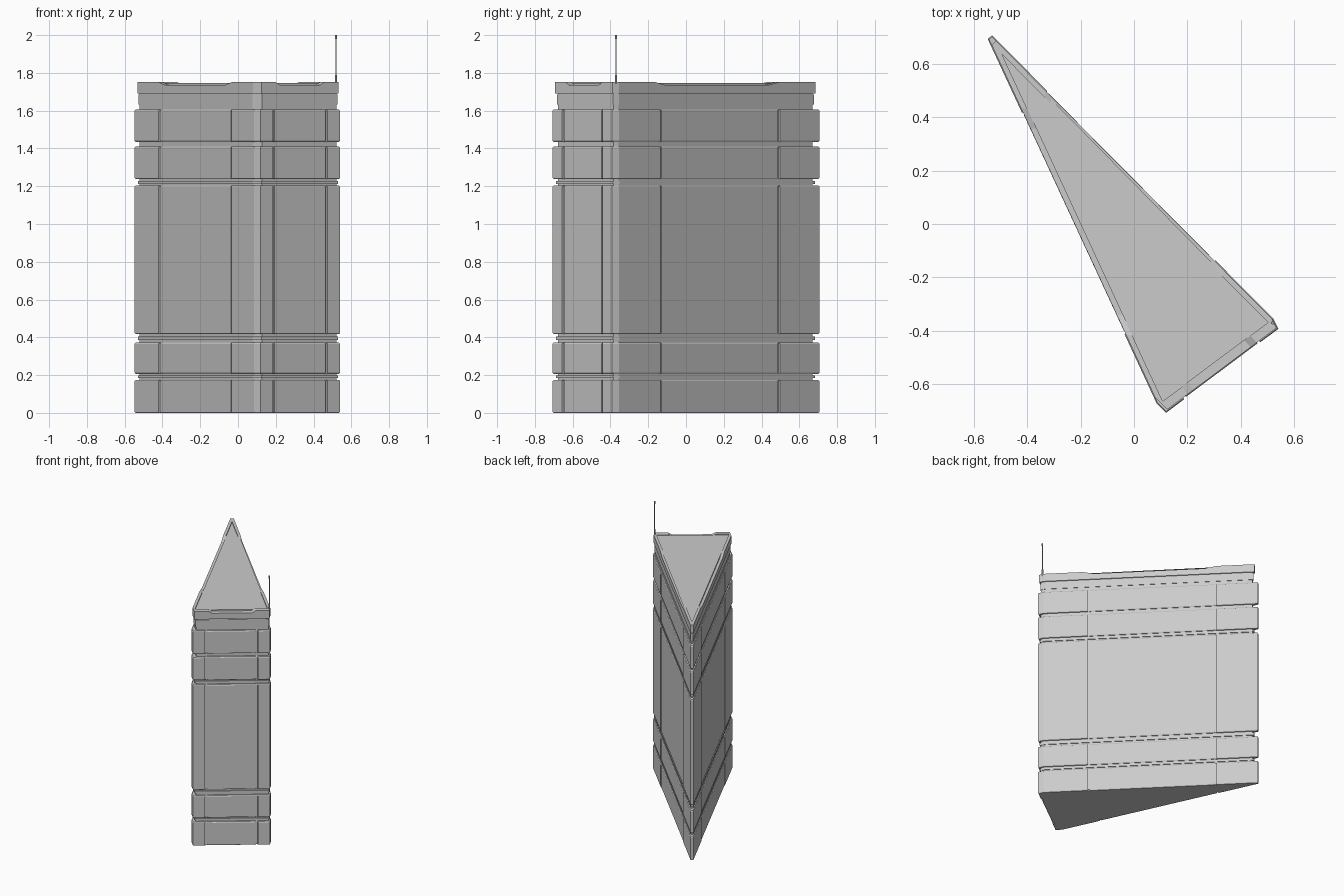
import bpy, bmesh
from mathutils import Vector
from mathutils.geometry import intersect_line_line_2d, intersect_point_line

if "Cube" in bpy.data.objects:
    bpy.data.objects.remove(bpy.data.objects["Cube"])

# Wedge-shaped plan with three blunted corners, counter-clockwise.
# Edges: 0 left side, 1 left corner, 2 front, 3 right corner, 4 right side, 5 back tip
PLAN = [Vector(p) for p in [(-.547, .692), (.085, -.672), (.12, -.706),
                            (.54, -.392), (.521, -.354), (-.531, .706)]]


def cross(a, b):
    return a.x * b.y - a.y * b.x


def normal(a, b):
    d = (b - a).normalized()
    return Vector((-d.y, d.x))


def inset(pts, offs):
    """Move every edge of a convex outline inwards by its own distance."""
    n = len(pts)
    lines = []
    for i in range(n):
        a, b = pts[i], pts[(i + 1) % n]
        lines.append((a + normal(a, b) * offs[i], b - a))
    out = []
    for i in range(n):
        (p, r), (q, s) = lines[i - 1], lines[i]
        out.append(p + r * (cross(q - p, s) / cross(r, s)))
    return out


# Seam positions along the long edges
SEAMS = {0: (.205, .805), 2: (.17, .83), 4: (.21, .80)}
SEAM_W, SEAM_D, PANEL_D = .006, .012, .003


def panelled(pts):
    """Outline with narrow seams dividing each face into corner and middle panels."""
    out = []
    for i, a in enumerate(pts):
        b = pts[(i + 1) % 6]
        out.append(a)
        if i in SEAMS:
            d, nrm = (b - a).normalized(), normal(a, b)
            s1, s2 = (t * (b - a).length for t in SEAMS[i])
            for s, h in [(s1 - SEAM_W, 0), (s1 - SEAM_W, SEAM_D), (s1 + SEAM_W, SEAM_D),
                         (s1 + SEAM_W, PANEL_D), (s2 - SEAM_W, PANEL_D), (s2 - SEAM_W, SEAM_D),
                         (s2 + SEAM_W, SEAM_D), (s2 + SEAM_W, 0)]:
                out.append(a + d * s + nrm * h)
    return out


def loft(name, rings):
    """Closed solid through a stack of (outline, z) rings."""
    bm = bmesh.new()
    loops = [[bm.verts.new((p.x, p.y, z)) for p in pts] for pts, z in rings]
    n = len(loops[0])
    for lo, hi in zip(loops, loops[1:]):
        for i in range(n):
            j = (i + 1) % n
            bm.faces.new((lo[i], lo[j], hi[j], hi[i]))
    bm.faces.new(loops[0][::-1])
    bm.faces.new(loops[-1])
    bmesh.ops.recalc_face_normals(bm, faces=bm.faces)
    me = bpy.data.meshes.new(name)
    bm.to_mesh(me)
    bm.free()
    ob = bpy.data.objects.new(name, me)
    bpy.context.collection.objects.link(ob)
    return ob


# Recessed core showing in the grooves
core = inset(PLAN, [.011, .025, .018, .012, .011, .04])
loft("core", [(core, .01), (core, 1.635)])

# Panelled bands with slightly eased edges
full, eased = panelled(PLAN), panelled(inset(PLAN, [.004] * 6))
for k, (z0, z1) in enumerate([(0, .175), (.207, .372), (.417, 1.203), (1.238, 1.41), (1.435, 1.606)]):
    loft(f"wall_band_{k + 1}", [(eased, z0), (full, z0 + .006), (full, z1 - .006), (eased, z1)])

# Thin ribs in the middle of the wider grooves
rib = inset(PLAN, [.006, .016, .01, .008, .006, .028])
for k, (z0, z1) in enumerate([(.184, .198), (.386, .404), (1.213, 1.228)]):
    loft(f"groove_rib_{k + 1}", [(rib, z0), (rib, z1)])

# Neck below the roof
neck = inset(PLAN, [.008, .02, .014, .01, .008, .034])
loft("neck", [(neck, 1.632), (neck, 1.685)])
loft("neck_top", [(core, 1.68), (core, 1.7)])

# Roof cap with a slightly raised middle
cap = inset(PLAN, [.004, .012, .007, .005, .004, .026])
loft("roof_cap", [(cap, 1.692), (cap, 1.736)])
roof = inset(cap, [.02, .012, .035, .012, .02, .012])
loft("roof_panel", [(roof, 1.73), (roof, 1.746)])


# Roof rim, with a long shallow dip on each face
def rim(name, i, t0, t1, slope0, slope1):
    a, b, c, d = cap[i], cap[(i + 1) % 6], roof[i], roof[(i + 1) % 6]

    def quad(u, v):
        return [a.lerp(b, u), a.lerp(b, v), c.lerp(d, v), c.lerp(d, u)]
    loft(name, [(quad(t0 - slope0, t1 + slope1), 1.735), (quad(t0, t1), 1.752)])


for i, face in enumerate(["left", "left_corner", "front", "right_corner", "right", "tip"]):
    if i % 2:
        rim(f"rim_{face}", i, 0, 1, 0, 0)
    else:
        rim(f"rim_{face}_start", i, 0, .18, 0, .06)
        rim(f"rim_{face}_end", i, .82, 1, .06, 0)

# Antenna
for name, r, z0, z1 in [("antenna_base", .006, 1.74, 1.79), ("antenna_rod", .003, 1.78, 1.99),
                        ("antenna_tip", .005, 1.98, 2.0)]:
    bpy.ops.mesh.primitive_cylinder_add(vertices=10, radius=r, depth=z1 - z0,
                                        location=(.519, -.37, (z0 + z1) / 2))
    bpy.context.object.name = name
    bpy.ops.object.shade_smooth_by_angle()
